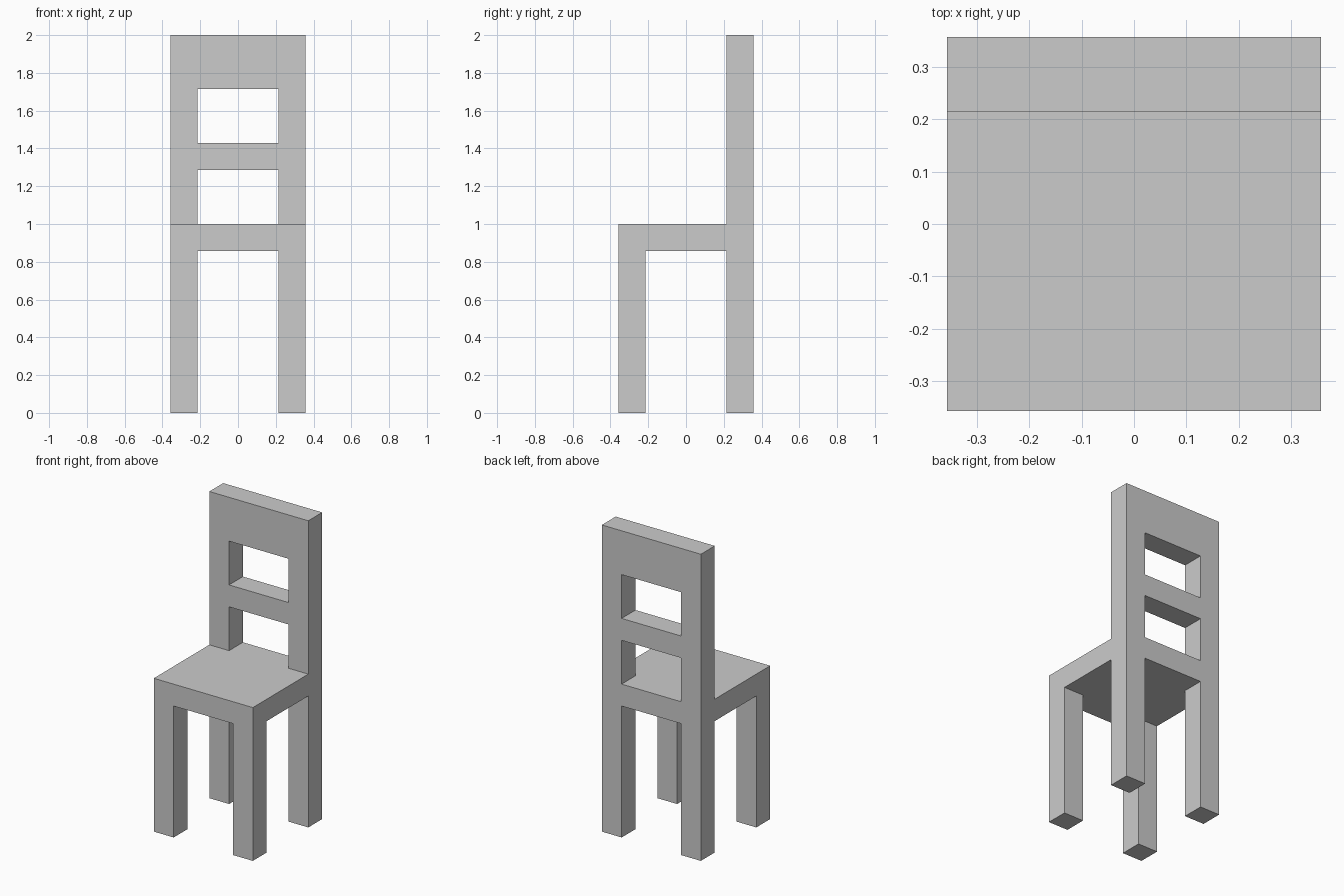
import bpy
import bmesh

if "Cube" in bpy.data.objects:
    bpy.data.objects.remove(bpy.data.objects["Cube"])

U = 1 / 7            # timber thickness, the module of the whole chair
OUT, INN = 2.5 * U, 1.5 * U   # outer and inner faces of legs and posts


def prism(name, outline, z0, z1):
    """Extrude a counter-clockwise xy outline from z0 to z1."""
    bm = bmesh.new()
    base = bm.faces.new([bm.verts.new((x, y, z0)) for x, y in outline])
    top = bmesh.ops.extrude_face_region(bm, geom=[base], use_keep_orig=True)
    verts = [v for v in top["geom"] if isinstance(v, bmesh.types.BMVert)]
    bmesh.ops.translate(bm, verts=verts, vec=(0, 0, z1 - z0))
    bmesh.ops.recalc_face_normals(bm, faces=bm.faces)
    mesh = bpy.data.meshes.new(name)
    bm.to_mesh(mesh)
    bm.free()
    obj = bpy.data.objects.new(name, mesh)
    bpy.context.collection.objects.link(obj)
    return obj


def box(name, x0, x1, y0, y1, z0, z1):
    return prism(name, [(x0, y0), (x1, y0), (x1, y1), (x0, y1)], z0, z1)


# Seat, notched at the rear corners to fit between the back posts
prism("seat", [(-OUT, -OUT), (OUT, -OUT), (OUT, INN), (INN, INN),
               (INN, OUT), (-INN, OUT), (-INN, INN), (-OUT, INN)], 6 * U, 7 * U)

# Front legs, and full-height rear legs that carry on as back posts
for side, x in (("left", -OUT), ("right", INN)):
    box(f"front_leg_{side}", x, x + U, -OUT, -INN, 0, 6 * U)
    box(f"back_post_{side}", x, x + U, INN, OUT, 0, 14 * U)

# Backrest rails between the posts
box("middle_rail", -INN, INN, INN, OUT, 9 * U, 10 * U)
box("top_rail", -INN, INN, INN, OUT, 12 * U, 14 * U)
